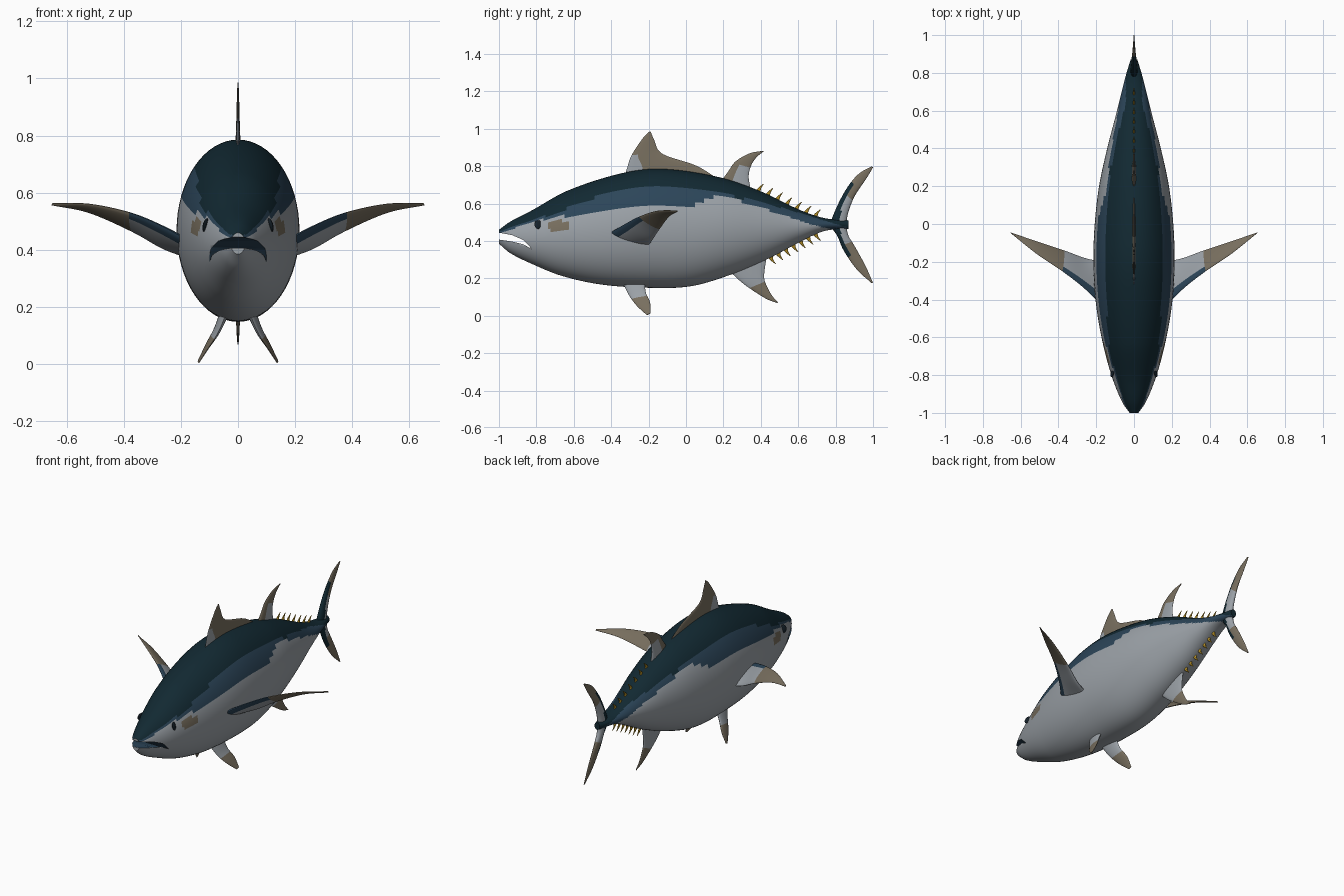
import bpy, bmesh, math
from mathutils import Vector

if "Cube" in bpy.data.objects:
    bpy.data.objects.remove(bpy.data.objects["Cube"])

# Palette (every object carries the same slots)
COLOURS = [("silver_grey", (.33, .36, .39)), ("deep_navy", (.006, .022, .032)),
           ("mid_blue", (.025, .06, .10)), ("fin_tan", (.19, .16, .115)),
           ("finlet_gold", (.45, .27, .02)), ("eye_black", (.008, .016, .024))]
MATS = []
for name, c in COLOURS:
    m = bpy.data.materials.new(name)
    m.diffuse_color = (*c, 1)
    m.use_nodes = True
    m.node_tree.nodes["Principled BSDF"].inputs["Base Color"].default_value = m.diffuse_color
    MATS.append(m)
SILVER, NAVY, BLUE, TAN, GOLD, BLACK = range(6)


def curve(table, y):
    """Smooth interpolation through (position, value) points."""
    n = len(table)
    y = min(max(y, table[0][0]), table[-1][0])
    i = next((k for k in range(n - 1) if y <= table[k + 1][0]), n - 2)

    def slope(k):
        a, b = table[max(k - 1, 0)], table[min(k + 1, n - 1)]
        return (b[1] - a[1]) / (b[0] - a[0])
    (x0, v0), (x1, v1) = table[i], table[i + 1]
    h = x1 - x0
    t = (y - x0) / h
    return (v0 * (2*t**3 - 3*t*t + 1) + slope(i) * h * (t**3 - 2*t*t + t)
            + v1 * (3*t*t - 2*t**3) + slope(i + 1) * h * (t**3 - t*t))


def finish(name, bm, angle=40):
    bmesh.ops.recalc_face_normals(bm, faces=bm.faces)
    me = bpy.data.meshes.new(name)
    bm.to_mesh(me)
    bm.free()
    for m in MATS:
        me.materials.append(m)
    ob = bpy.data.objects.new(name, me)
    bpy.context.collection.objects.link(ob)
    bpy.ops.object.select_all(action='DESELECT')
    ob.select_set(True)
    bpy.context.view_layer.objects.active = ob
    bpy.ops.object.shade_smooth_by_angle(angle=math.radians(angle))
    return ob


def loft(bm, rings, rule):
    """Skin closed rings of points; rule(ring, step, centre) gives the colour."""
    vs = [[bm.verts.new(p) for p in r] for r in rings]
    n = len(vs[0])
    for i in range(len(vs) - 1):
        for j in range(n):
            k = (j + 1) % n
            f = bm.faces.new((vs[i][j], vs[i][k], vs[i + 1][k], vs[i + 1][j]))
            f.material_index = rule(i, j, f.calc_center_median())
    for i, r in ((0, vs[0]), (len(vs) - 2, vs[-1])):
        f = bm.faces.new(r)
        f.material_index = rule(i, 0, f.calc_center_median())


# Body outline curves along y
TOP = [(-1, .46), (-.94, .503), (-.83, .56), (-.63, .67), (-.33, .765), (-.12, .785),
       (.18, .74), (.4, .665), (.61, .565), (.74, .522), (.87, .51)]
BOTTOM = [(-1, .385), (-.94, .335), (-.83, .28), (-.67, .215), (-.46, .168), (-.22, .15),
          (.02, .157), (.24, .22), (.45, .31), (.61, .395), (.74, .453), (.87, .465)]
WIDTH = [(-1, .025), (-.95, .06), (-.8, .12), (-.6, .172), (-.4, .204), (-.2, .215),
         (0, .208), (.2, .185), (.4, .142), (.6, .09), (.78, .045), (.87, .018)]
NAVY_LINE = [(-1, .45), (-.7, .55), (-.33, .68), (0, .69), (.2, .65), (.5, .58),
             (.72, .515), (.87, .47)]
BLUE_LINE = [(-1, .44), (-.8, .505), (-.6, .54), (-.33, .585), (.03, .59), (.16, .635),
             (.3, .61), (.5, .545), (.7, .48), (.87, .45)]


def body_colour(i, j, c):
    if c.z > curve(NAVY_LINE, c.y):
        return NAVY
    if c.z > curve(BLUE_LINE, c.y):
        return BLUE
    # tan cheek patch behind the eye
    if ((c.y + .682) / .055) ** 2 + ((c.z - .48) / .032) ** 2 < 1:
        return TAN
    return SILVER


rings = []
for i in range(151):
    y = -1 + 1.87 * i / 150
    t, b, w = curve(TOP, y), curve(BOTTOM, y), curve(WIDTH, y)
    rings.append([(w * math.cos(a), y, (t + b) / 2 + (t - b) / 2 * math.sin(a))
                  for a in [2 * math.pi * k / 64 for k in range(64)]])
bm = bmesh.new()
loft(bm, rings, body_colour)
body = finish("body", bm)

# Open mouth, cut right through the snout
MOUTH = [(-1.05, .45), (-1, .444), (-.93, .431), (-.87, .405), (-.822, .355),
         (-.87, .382), (-.93, .397), (-1, .407), (-1.05, .407)]
bm = bmesh.new()
loft(bm, [[(x, y, z) for y, z in MOUTH] for x in (-.3, .3)], lambda i, j, c: BLUE)
cutter = finish("mouth_cutter", bm)
cutter.hide_render = True
mod = body.modifiers.new("mouth", 'BOOLEAN')
mod.operation, mod.solver, mod.object = 'DIFFERENCE', 'EXACT', cutter
bpy.context.view_layer.objects.active = body
bpy.ops.object.modifier_apply(modifier=mod.name)
bpy.data.objects.remove(cutter)


def fin(name, pairs, thick, rule, side=1, both_ends=False, steps=24, chord=10):
    """Lens-section fin through (leading, trailing) point pairs; rule(t, u) colours it."""
    pairs = [[Vector((p[0] * side, p[1], p[2])) for p in pr] for pr in pairs]
    n = len(pairs) - 1
    normal = (pairs[0][1] - pairs[0][0]).cross(pairs[-1][0] - pairs[0][0]).normalized()

    def at(e, t):
        return Vector([curve([(k, pairs[k][e][a]) for k in range(n + 1)], t * n)
                       for a in range(3)])
    rings = []
    for i in range(steps + 1):
        t = i / steps
        lead, trail = at(0, t), at(1, t)
        h = thick / 2 * (.15 + .85 * (math.sin(math.pi * t) ** 2 if both_ends else 1 - t))
        ring = []
        for k in range(2 * chord):
            u = (1 - math.cos(math.pi * k / chord)) / 2
            off = h * math.sin(math.pi * k / chord)
            ring.append(lead.lerp(trail, u) + normal * off)
        rings.append(ring)

    def colour(i, j, c):
        u = (1 - math.cos(math.pi * (j + .5) / chord)) / 2
        return rule((i + .5) / steps, u)
    bm = bmesh.new()
    loft(bm, rings, colour)
    return finish(name, bm)


def flat(*rows):
    """Pairs lying in the centre plane, from (y, z, y, z) rows."""
    return [((0, a, b), (0, c, d)) for a, b, c, d in rows]


# Centre-line fins
fin("first_dorsal_fin",
    flat((-.33, .74, .2, .71), (-.312, .80, .06, .80), (-.29, .86, -.125, .865),
         (-.23, .95, -.17, .94), (-.195, .985, -.188, .983)), .02,
    lambda t, u: SILVER if t < .5 and u < .3 - .2 * t else TAN)
fin("second_dorsal_fin",
    flat((.18, .71, .35, .66), (.225, .77, .335, .74), (.265, .825, .347, .80),
         (.34, .868, .375, .845), (.413, .882, .417, .88)), .025,
    lambda t, u: SILVER if t < .45 and u > .35 else TAN)
fin("anal_fin",
    flat((.22, .25, .43, .31), (.29, .185, .418, .22), (.35, .14, .425, .175),
         (.43, .09, .455, .115), (.488, .068, .492, .07)), .025,
    lambda t, u: SILVER if t < .45 else TAN)


def tail_colour(t, u):
    d = abs(t - .5)
    if d < .1 or (d < .3 and u < .3):
        return NAVY if u < .5 else SILVER
    return SILVER if d < .2 else TAN


fin("tail_fin",
    flat((.992, .798, 1, .793), (.925, .76, .962, .73), (.865, .69, .905, .645),
         (.81, .59, .87, .56), (.775, .49, .858, .49), (.81, .425, .868, .43),
         (.845, .345, .9, .375), (.915, .245, .958, .27), (.992, .175, 1, .175)),
    .04, tail_colour, both_ends=True, steps=48)

# Paired fins and eyes
for side, word in ((1, "left"), (-1, "right")):
    fin(word + "_pectoral_fin",
        [((.17, -.43, .43), (.17, -.2, .375)), ((.27, -.335, .485), (.26, -.18, .405)),
         ((.38, -.25, .53), (.37, -.14, .465)), ((.52, -.155, .56), (.52, -.09, .53)),
         ((.65, -.05, .563), (.652, -.045, .557))], .04,
        lambda t, u: TAN if t > .52 else BLUE if u < .25 else SILVER, side)
    fin(word + "_pelvic_fin",
        [((.04, -.34, .18), (.055, -.22, .18)), ((.07, -.305, .11), (.078, -.215, .125)),
         ((.105, -.265, .055), (.11, -.192, .07)), ((.137, -.21, .004), (.14, -.19, .012))],
        .03, lambda t, u: TAN if t > .45 else SILVER, side)
    bm = bmesh.new()
    bmesh.ops.create_uvsphere(bm, u_segments=20, v_segments=12, radius=.024)
    for f in bm.faces:
        f.material_index = BLACK
    eye = finish(word + "_eye", bm)
    y, z = -.788, .487
    t, b = curve(TOP, y), curve(BOTTOM, y)
    s = (z - (t + b) / 2) / ((t - b) / 2)
    eye.location = (side * curve(WIDTH, y) * math.sqrt(1 - s * s), y, z)
    eye.scale = (.3, 1, 1)
    eye.rotation_euler = (0, -side * .25, side * .3)

# Rows of hooked finlets above and below the tail stalk
for word, line, up, start in (("upper", TOP, 1, .385), ("lower", BOTTOM, -1, .45)):
    for k in range(7):
        y = start + k * (.69 - start) / 6
        z = curve(line, y)
        fin(f"{word}_finlet_{k + 1}",
            flat((y - .02, z - .012 * up, y + .014, z - .014 * up),
                 (y, z + .012 * up, y + .016, z + .008 * up),
                 (y + .028, z + .034 * up, y + .031, z + .033 * up)),
            .016, lambda t, u: GOLD, steps=6, chord=4)
